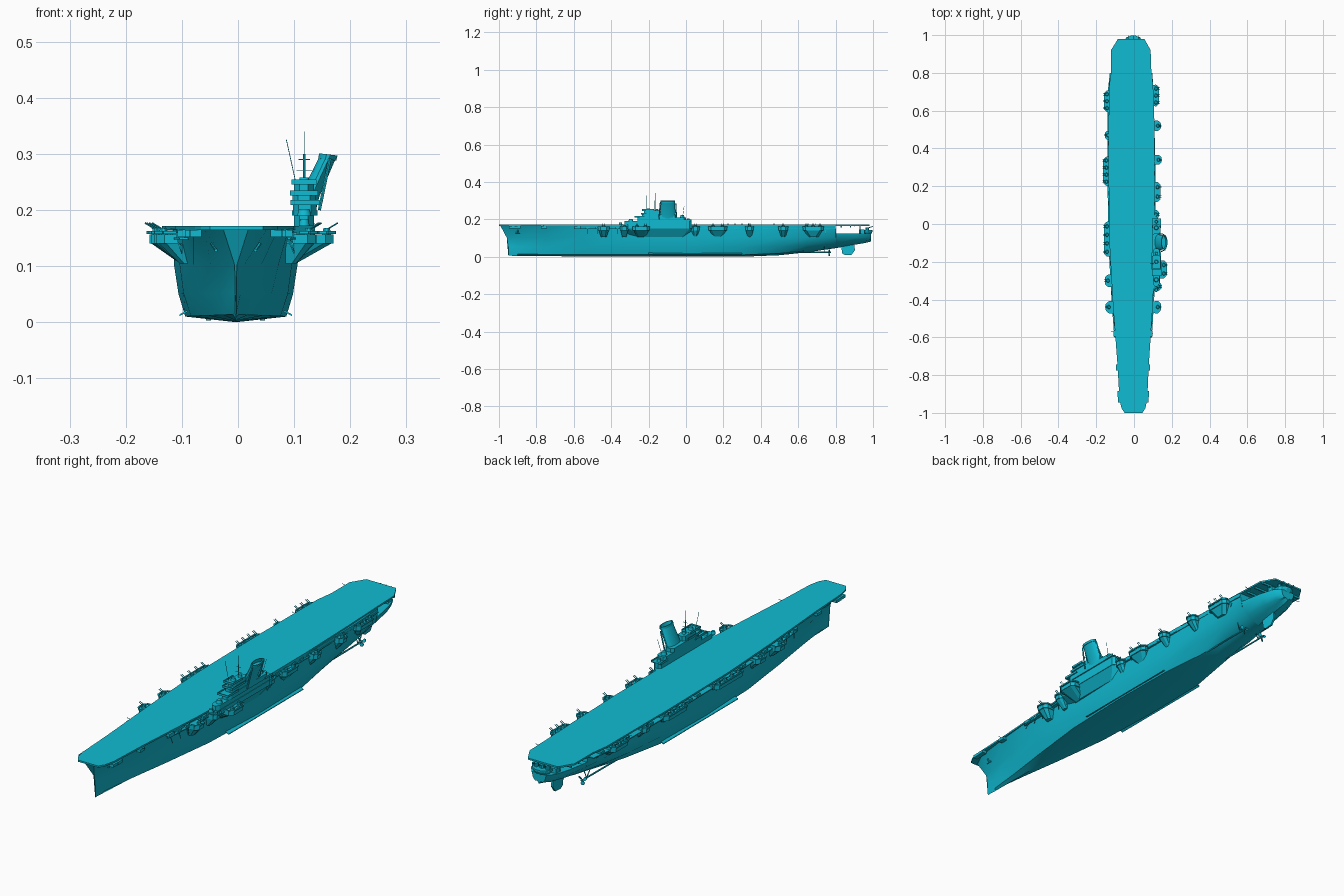
import bpy, bmesh, math
from mathutils import Vector

if "Cube" in bpy.data.objects:
    bpy.data.objects.remove(bpy.data.objects["Cube"])

COLOR = (0.005, 0.5, 0.65, 1)
paint = bpy.data.materials.new("turquoise_paint")
paint.use_nodes = True
paint.diffuse_color = COLOR
paint.node_tree.nodes["Principled BSDF"].inputs["Base Color"].default_value = COLOR


def finish(bm, name, smooth=False):
    bmesh.ops.recalc_face_normals(bm, faces=bm.faces)
    mesh = bpy.data.meshes.new(name)
    bm.to_mesh(mesh)
    bm.free()
    mesh.materials.append(paint)
    ob = bpy.data.objects.new(name, mesh)
    bpy.context.collection.objects.link(ob)
    if smooth:
        bpy.ops.object.select_all(action='DESELECT')
        ob.select_set(True)
        bpy.context.view_layer.objects.active = ob
        bpy.ops.object.shade_smooth_by_angle(angle=math.radians(30))
    return ob


def loft(bm, rings):
    """Skin equal rings of points and cap both ends."""
    rows = [[bm.verts.new(p) for p in ring] for ring in rings]
    n = len(rows[0])
    for a, b in zip(rows, rows[1:]):
        for i in range(n):
            j = (i + 1) % n
            bm.faces.new((a[i], a[j], b[j], b[i]))
    bm.faces.new(rows[0][::-1])
    bm.faces.new(rows[-1])


def prism(bm, low, z0, z1, high=None):
    loft(bm, [[(x, y, z0) for x, y in low], [(x, y, z1) for x, y in (high or low)]])


def rect(x0, x1, y0, y1):
    return [(x0, y0), (x1, y0), (x1, y1), (x0, y1)]


def box(bm, x0, x1, y0, y1, z0, z1):
    prism(bm, rect(x0, x1, y0, y1), z0, z1)


def oval(cx, cy, rx, ry, n=12):
    return [(cx + rx * math.cos(math.tau * (i + .5) / n),
             cy + ry * math.sin(math.tau * (i + .5) / n)) for i in range(n)]


def rod(bm, p, q, r, n=6):
    p, q = Vector(p), Vector(q)
    turn = (q - p).to_track_quat('Z', 'Y')
    disc = [turn @ Vector((x, y, 0)) for x, y in oval(0, 0, r, r, n)]
    loft(bm, [[p + v for v in disc], [q + v for v in disc]])


# Hull: y, keel height, half-widths at four levels, top height, bow rake
CX = -.004
stations = [
    (-.95, .006, .001, .001, .002, .022, .165, .042),
    (-.90, .004, .005, .009, .015, .055, .165, .025),
    (-.75, .003, .022, .032, .045, .076, .165, 0),
    (-.55, .002, .05, .064, .076, .094, .165, 0),
    (-.30, .001, .08, .093, .1, .106, .165, 0),
    (0, 0, .09, .102, .11, .112, .165, 0),
    (.30, 0, .086, .1, .11, .112, .165, 0),
    (.50, .008, .058, .09, .106, .112, .165, 0),
    (.65, .024, .042, .078, .1, .11, .165, 0),
    (.80, .046, .034, .062, .088, .1, .165, 0),
    (.802, .046, .034, .062, .088, .094, .125, 0),
    (.90, .064, .026, .048, .07, .076, .125, 0),
    (.96, .074, .018, .034, .05, .058, .125, 0),
    (.99, .082, .008, .018, .028, .034, .125, 0)]
rings = []
for y, keel, w0, w1, w2, w3, top, rake in stations:
    levels = [(w0, keel + .01, 0), (w1, (keel + .1) / 2, 0),
              (w2, .102, .2), (w3, top, 1)]
    right = [(CX + w, y - rake * r, z) for w, z, r in levels]
    left = [(CX - w, y - rake * r, z) for w, z, r in reversed(levels)]
    rings.append([(CX, y, keel)] + right + left)
bm = bmesh.new()
loft(bm, rings)
finish(bm, "hull", True)

# Flight deck
right_edge = [(.045, -1), (.06, -.975), (.07, -.93), (.078, -.75), (.1, -.42),
              (.108, -.2), (.108, .3), (.1, .6), (.092, .8), (.088, .92), (.055, .98)]
left_edge = [(-.05, -1), (-.066, -.975), (-.077, -.93), (-.087, -.75), (-.112, -.42),
             (-.13, -.1), (-.135, .3), (-.133, .72), (-.122, .8), (-.122, .92), (-.085, .98)]
bm = bmesh.new()
prism(bm, right_edge + left_edge[::-1], .164, .171)
finish(bm, "flight_deck")


def edge_x(side, y):
    pts = right_edge if side > 0 else left_edge
    for (xa, ya), (xb, yb) in zip(pts, pts[1:]):
        if ya <= y <= yb:
            return xa + (xb - xa) * (y - ya) / (yb - ya)
    return pts[-1][0]


# Side walkways with brackets, lockers and rafts
walk, lockers = bmesh.new(), bmesh.new()
for side in (-1, 1):
    ys = [-.6 + .1 * i for i in range(15)]
    outer = [(edge_x(side, y) + side * .006, y) for y in ys]
    inner = [(side * .088, y) for y in ys]
    prism(walk, outer + inner[::-1], .147, .151)
    for i in range(26):
        y = -.58 + .053 * i
        x = edge_x(side, y)
        rod(walk, (x, y, .148), (side * .1, y, .122), .0016, 4)
        if i % 3:
            box(lockers, *sorted((x - side * .025, x + side * .003)),
                y - .012, y + .012, .151, .16)
    # Forward edge fittings
    for y in (-.93, -.9, -.76, -.58):
        x = edge_x(side, y)
        box(lockers, *sorted((x - side * .012, x + side * .008)),
            y - .016, y + .016, .152, .164)
finish(walk, "side_walkways")
finish(lockers, "lockers")


# Gun platforms: side, centre y, half length, reach, number of mounts
platforms = [(-1, .65, .055, .157, 3), (-1, .47, .02, .152, 1), (-1, .28, .075, .16, 4),
             (-1, -.08, .09, .157, 4), (-1, -.3, .03, .152, 1), (-1, -.44, .03, .147, 1),
             (1, .68, .055, .13, 3), (1, .52, .025, .14, 1), (1, .34, .022, .143, 1),
             (1, .17, .05, .138, 2), (1, .05, .022, .13, 1), (1, -.24, .045, .172, 2),
             (1, -.33, .022, .142, 1), (1, -.44, .03, .14, 1)]
plat, guns = bmesh.new(), bmesh.new()
for side, yc, half, reach, mounts in platforms:
    def outline(out, h, root=.085):
        c = min(.014, h * .5)
        return [(side * root, yc - h), (side * (out - c), yc - h), (side * out, yc - h + c),
                (side * out, yc + h - c), (side * (out - c), yc + h), (side * root, yc + h)]
    prism(plat, outline(.104, half * .5), .105, .14, outline(reach - .006, half * .9))
    prism(plat, outline(reach - .002, half), .14, .156)
    # Parapet
    ring = outline(reach, half, .11)
    for (xa, ya), (xb, yb) in zip(ring, ring[1:]):
        rod(plat, (xa, ya, .16), (xb, yb, .16), .004, 4)
    # Gun mounts with paired barrels
    for i in range(mounts):
        y = yc + half * (2 * i + 1 - mounts) / mounts
        x = side * (reach - .014)
        prism(guns, oval(x, y, .009, .011, 8), .156, .168, oval(x, y, .006, .008, 8))
        for dy in (-.004, .004):
            rod(guns, (x, y + dy, .165), (x + side * .02, y + dy, .177), .0014, 5)
finish(plat, "gun_platforms")
finish(guns, "guns")

# Hull bulge carrying the island
bm = bmesh.new()
prism(bm, [(.08, -.3), (.106, -.22), (.106, -.02), (.08, .05)], .105, .15,
      [(.08, -.37), (.135, -.31), (.135, .02), (.08, .08)])
prism(bm, [(.08, -.37), (.137, -.31), (.137, .02), (.08, .08)], .15, .171)
finish(bm, "island_support")

# Island tiers, stepped bridges and rails
bm = bmesh.new()
for x0, x1, y0, y1, z0, z1 in [
        (.1, .135, -.33, .03, .171, .19), (.098, .14, -.26, .0, .19, .21),
        (.097, .138, -.235, -.05, .21, .226), (.1, .135, -.225, -.13, .226, .247)]:
    c = .01
    prism(bm, [(x0 + c, y0), (x1 - c, y0), (x1, y0 + c * 1.5), (x1, y1 - c),
               (x1 - c, y1), (x0 + c, y1), (x0, y1 - c), (x0, y0 + c * 1.5)], z0, z1)
for x0, x1, y0, y1, z in [(.094, .145, -.275, -.2, .209), (.093, .143, -.24, -.15, .226),
                          (.095, .14, -.235, -.17, .245), (.096, .142, -.02, .03, .19)]:
    box(bm, x0, x1, y0, y1, z, z + .003)
    for a in (x0, x1 - .002):
        box(bm, a, a + .002, y0, y1, z, z + .009)
    box(bm, x0, x1, y0, y0 + .002, z, z + .009)
finish(bm, "island")

# Directors and deck fittings on the island
bm = bmesh.new()
for x, y, r, z0, z1 in [(.118, -.2, .011, .247, .258), (.118, -.155, .008, .247, .256),
                        (.118, -.02, .012, .21, .224), (.118, .012, .009, .19, .205),
                        (.118, -.295, .013, .19, .202), (.118, -.35, .01, .171, .184)]:
    prism(bm, oval(x, y, r, r), z0, z1, oval(x, y, r * .75, r * .75))
finish(bm, "directors", True)

# Outward leaning funnel with hollow cap
bm = bmesh.new()
rings = [[(x, y, z - (x - cx) * .12) for x, y in oval(cx, -.097, rx, ry, 16)]
         for cx, rx, ry, z in [(.122, .017, .045, .2), (.128, .017, .042, .225),
                               (.158, .015, .038, .29), (.159, .0165, .04, .29),
                               (.161, .0165, .04, .299), (.161, .0135, .035, .299),
                               (.154, .0135, .035, .282)]]
loft(bm, rings)
rod(bm, (.145, -.145, .2), (.164, -.137, .292), .003)
rod(bm, (.132, -.05, .2), (.158, -.055, .285), .003)
finish(bm, "funnel", True)

# Masts and aerials
bm = bmesh.new()
rod(bm, (.118, -.165, .226), (.118, -.165, .3), .0022)
rod(bm, (.118, -.165, .3), (.118, -.165, .34), .0009, 4)
rod(bm, (.105, -.21, .24), (.086, -.21, .326), .0009, 4)
rod(bm, (.125, -.02, .2), (.14, -.01, .27), .0009, 4)
for z, w in [(.27, .014), (.29, .01)]:
    rod(bm, (.118 - w, -.165, z), (.118 + w, -.165, z), .001, 4)
for side, y in [(-1, .9), (1, .85), (-1, .58), (-1, -.57), (1, -.76)]:
    x = edge_x(side, y)
    rod(bm, (x - side * .01, y, .163), (x + side * .02, y, .167), .001, 4)
finish(bm, "masts")

# Open stern: deck posts, beams, gun tub and mooring gear
bm = bmesh.new()
for x in (-.06, -.03, .025, .052):
    rod(bm, (x, .93, .12), (x, .93, .165), .0025)
for y in (.83, .88, .93):
    box(bm, -.115, .082, y - .003, y + .003, .156, .164)
box(bm, -.06, .052, .925, .955, .125, .145)
prism(bm, oval(CX, .97, .032, .02), .12, .135, oval(CX, .965, .042, .034))
prism(bm, oval(CX, .965, .042, .034), .135, .142)
for x in (-.03, CX, .022):
    prism(bm, oval(x, .968, .01, .01, 8), .142, .156)
    rod(bm, (x, .968, .152), (x, .998, .162), .0018)
finish(bm, "stern_fittings")

# Rudder, shafts, propellers and bilge keels
bm = bmesh.new()
side_shape = [(.83, .06), (.835, .018), (.85, .008), (.885, .01), (.903, .035), (.9, .07)]
loft(bm, [[(CX + dx, y, z) for y, z in side_shape] for dx in (-.004, .004)])
finish(bm, "rudder")
bm = bmesh.new()
for side in (-1, 1):
    x = CX + side * .048
    rod(bm, (x, .42, .022), (x, .775, .024), .0035, 8)
    for a in (-.016, .016):
        rod(bm, (x, .74, .024), (x + a, .74, .062), .002, 4)
    for k in range(3):
        a = math.tau * k / 3 + .5
        u, v = math.cos(a), math.sin(a)
        blade = [(0, 0), (.012, .007), (.021, .004), (.021, -.004), (.012, -.007)]
        loft(bm, [[(x + r * u - t * v, y + t * .5, .024 + r * v + t * u) for r, t in blade]
                  for y in (.764, .767)])
finish(bm, "propellers")
bm = bmesh.new()
for side in (-1, 1):
    inner, outer = CX + side * .086, CX + side * .1
    loft(bm, [[(inner, y, .018), (inner, y, .022), (outer, y, .014), (outer, y, .011)]
              for y in (-.2, .3)])
finish(bm, "bilge_keels")

# Anchors and bow openings
bm = bmesh.new()
for side in (-1, 1):
    x = CX + side * .041
    rod(bm, (x - side * .008, -.9, .128), (x + side * .002, -.9, .142), .004)
    rod(bm, (x - side * .006, -.912, .128), (x - side * .006, -.888, .128), .003)
finish(bm, "anchors")
